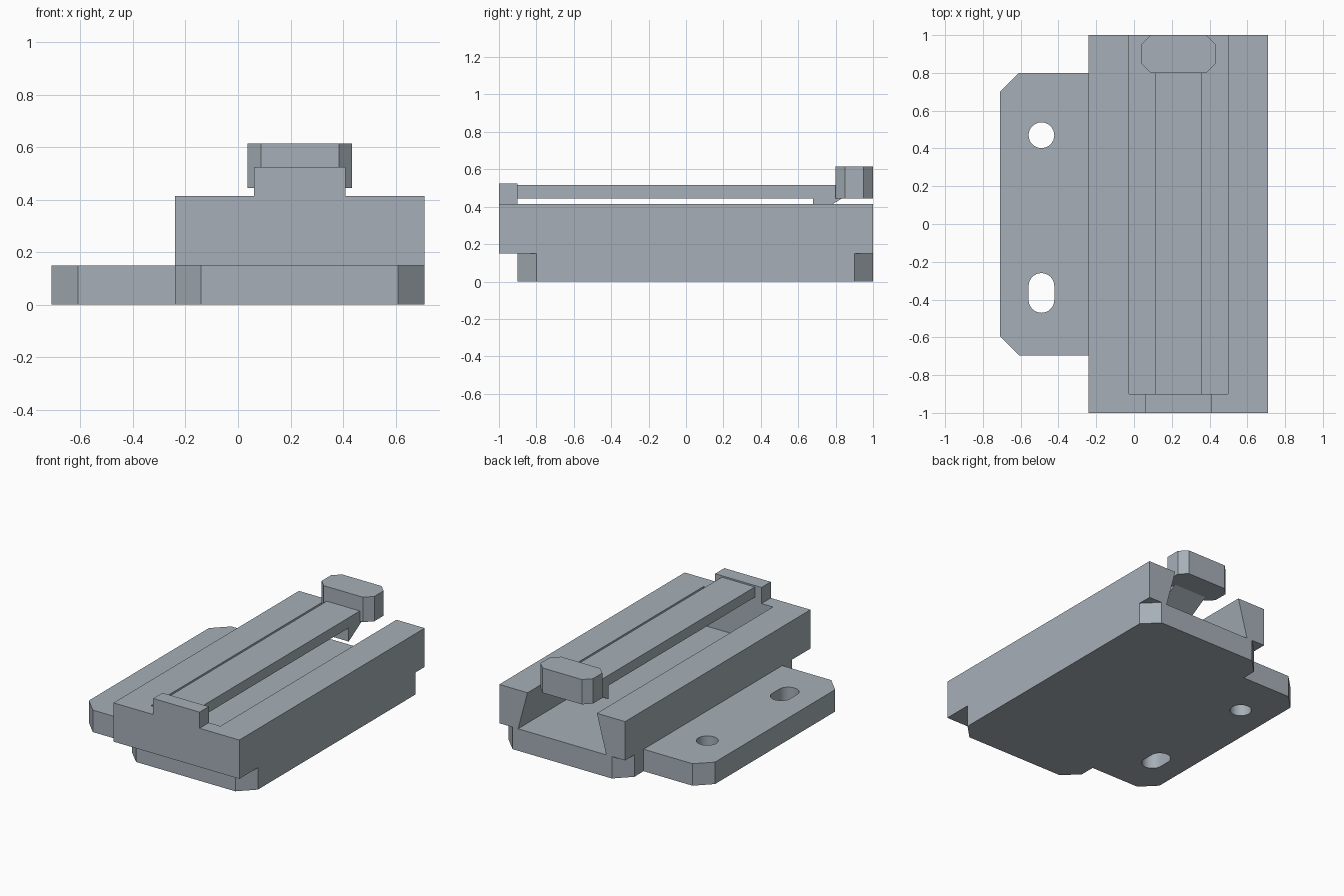
import bpy, bmesh, math
from mathutils import Vector

if "Cube" in bpy.data.objects:
    bpy.data.objects.remove(bpy.data.objects["Cube"])

grey = bpy.data.materials.new("blue_grey")
grey.diffuse_color = (0.38, 0.43, 0.475, 1)
grey.use_nodes = True
grey.node_tree.nodes["Principled BSDF"].inputs["Base Color"].default_value = grey.diffuse_color


def prism(name, pts, axis, lo, hi):
    """Extrude a 2D outline along an axis: z takes (x, y), y takes (x, z), x takes (y, z)."""
    place = {"z": lambda a, b, t: (a, b, t),
             "y": lambda a, b, t: (a, t, b),
             "x": lambda a, b, t: (t, a, b)}[axis]
    bm = bmesh.new()
    face = bm.faces.new([bm.verts.new(place(a, b, lo)) for a, b in pts])
    new = bmesh.ops.extrude_face_region(bm, geom=[face])["geom"]
    verts = [v for v in new if isinstance(v, bmesh.types.BMVert)]
    bmesh.ops.translate(bm, verts=verts, vec=Vector(place(0, 0, hi - lo)))
    bmesh.ops.recalc_face_normals(bm, faces=bm.faces)
    mesh = bpy.data.meshes.new(name)
    bm.to_mesh(mesh)
    bm.free()
    mesh.materials.append(grey)
    obj = bpy.data.objects.new(name, mesh)
    bpy.context.collection.objects.link(obj)
    return obj


def rect(x0, x1, y0, y1):
    return [(x0, y0), (x1, y0), (x1, y1), (x0, y1)]


def octagon(x0, x1, y0, y1, c):
    return [(x0 + c, y0), (x1 - c, y0), (x1, y0 + c), (x1, y1 - c),
            (x1 - c, y1), (x0 + c, y1), (x0, y1 - c), (x0, y0 + c)]


def slot(cx, y0, y1, r, n=16):
    """Round-ended outline; y0 and y1 are the arc centres."""
    pts = []
    for cy, start in ((y1, 0), (y0, math.pi)):
        for i in range(n + 1):
            if y0 == y1 and i == n:
                continue
            a = start + math.pi * i / n
            pts.append((cx + r * math.cos(a), cy + r * math.sin(a)))
    return pts


def cut(obj, cutter):
    mod = obj.modifiers.new("cut", "BOOLEAN")
    mod.operation = "DIFFERENCE"
    mod.solver = "EXACT"
    mod.object = cutter
    bpy.context.view_layer.objects.active = obj
    bpy.ops.object.modifier_apply(modifier=mod.name)
    bpy.data.objects.remove(cutter)


# Base plate with side flange, chamfered corners and two mounting holes
L, R, F, c = -0.24, 0.71, -0.71, 0.10
base = prism("base_plate", [
    (L + c, -0.9), (R - c, -0.9), (R, -0.8), (R, 0.9), (R - c, 1), (L + c, 1),
    (L, 0.9), (L, 0.8), (F + c, 0.8), (F, 0.7), (F, -0.595), (F + c, -0.695),
    (L, -0.695), (L, -0.8)], "z", 0, 0.15)
cut(base, prism("round_hole", slot(-0.49, 0.47, 0.47, 0.068), "z", -0.1, 0.3))
cut(base, prism("slot_hole", slot(-0.49, -0.402, -0.328, 0.068), "z", -0.1, 0.3))

# Upper body with an undercut dovetail channel, closed at the front
body = prism("channel_body", rect(L, R, -1, 1), "z", 0.15, 0.415)
k = 0.071 / 0.265
grow = lambda z: (0.415 - z) * k
cut(body, prism("dovetail", [
    (-0.027 - grow(0.05), 0.05), (0.497 + grow(0.05), 0.05),
    (0.497 + grow(0.5), 0.5), (-0.027 - grow(0.5), 0.5)], "y", -0.9, 1.2))

# Raised block that carries the spring arm
prism("arm_mount", rect(0.06, 0.41, -1, -0.9), "z", 0.415, 0.525)

# Spring arm with a catch tooth underneath its free end
prism("spring_arm", [(-0.9, 0.515), (-0.9, 0.445), (0.68, 0.445), (0.68, 0.352),
                     (0.836, 0.445), (0.8, 0.445), (0.8, 0.515)], "x", 0.11, 0.36)

# Finger tab at the free end
prism("finger_tab", octagon(0.037, 0.434, 0.8, 1, 0.05), "z", 0.445, 0.615)

# Smooth only the curved hole walls
bpy.ops.object.select_all(action="DESELECT")
base.select_set(True)
bpy.context.view_layer.objects.active = base
bpy.ops.object.shade_smooth_by_angle(angle=math.radians(30))
